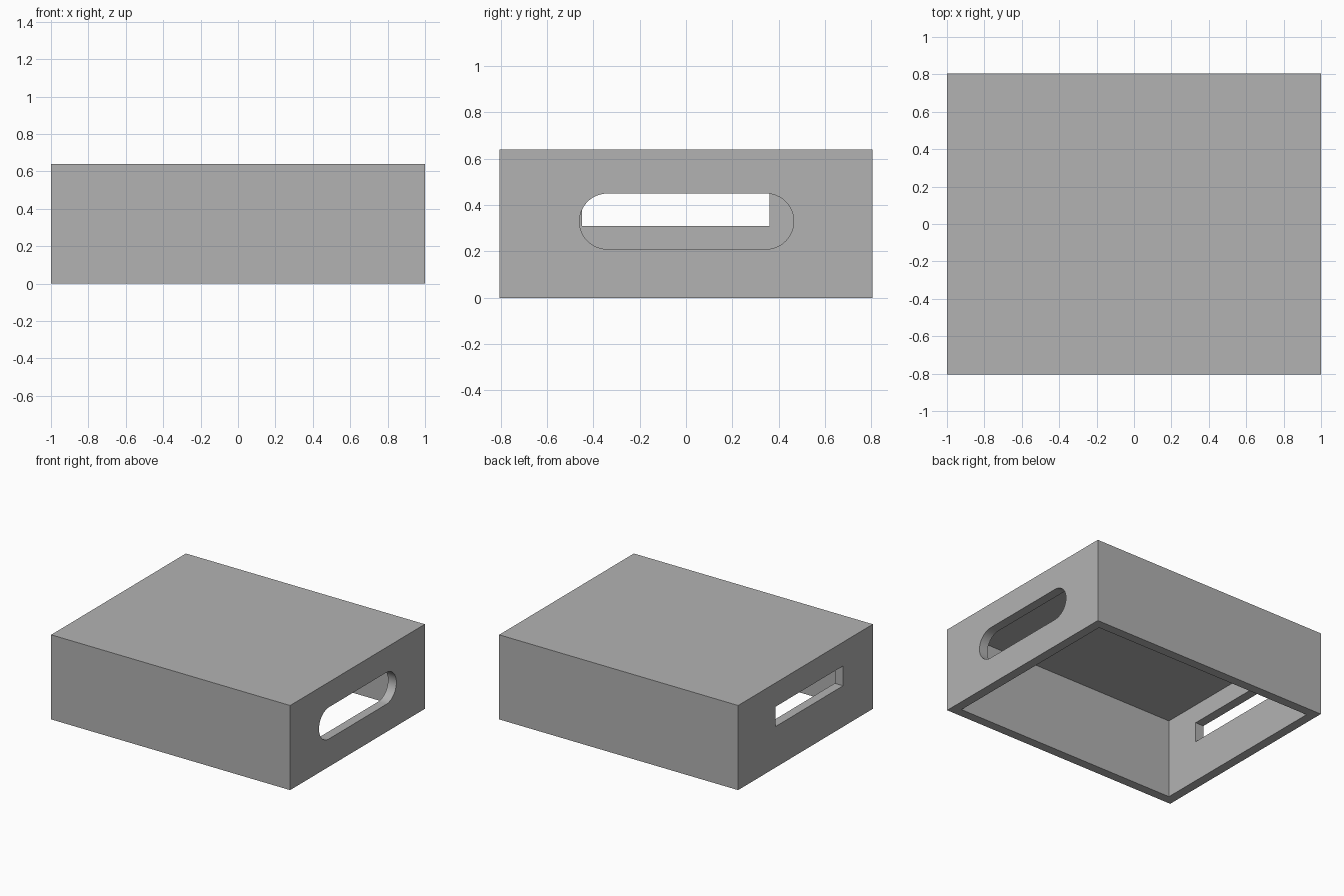
import bpy
import bmesh
import math

LENGTH, DEPTH, HEIGHT = 2.0, 1.61, 0.64
WALL, TOP = 0.07, 0.04

cube = bpy.data.objects.get("Cube")
if cube:
    bpy.data.objects.remove(cube, do_unlink=True)

grey = bpy.data.materials.new("plain grey")
grey.use_nodes = True
grey.diffuse_color = (0.448, 0.448, 0.448, 1)
grey.node_tree.nodes["Principled BSDF"].inputs["Base Color"].default_value = grey.diffuse_color


def prism(name, outline, x0, x1):
    """Extrude a (y, z) outline along x."""
    bm = bmesh.new()
    face = bm.faces.new([bm.verts.new((x0, y, z)) for y, z in outline])
    moved = bmesh.ops.extrude_face_region(bm, geom=[face])["geom"]
    verts = [v for v in moved if isinstance(v, bmesh.types.BMVert)]
    bmesh.ops.translate(bm, verts=verts, vec=(x1 - x0, 0, 0))
    bmesh.ops.recalc_face_normals(bm, faces=bm.faces)
    mesh = bpy.data.meshes.new(name)
    bm.to_mesh(mesh)
    bm.free()
    mesh.materials.append(grey)
    obj = bpy.data.objects.new(name, mesh)
    bpy.context.collection.objects.link(obj)
    return obj


def rectangle(y0, y1, z0, z1):
    return [(y0, z0), (y1, z0), (y1, z1), (y0, z1)]


def stadium(y0, y1, z0, z1, steps=24):
    r, zc = (z1 - z0) / 2, (z0 + z1) / 2
    points = []
    for yc, start in ((y1 - r, -math.pi / 2), (y0 + r, math.pi / 2)):
        for i in range(steps + 1):
            a = start + math.pi * i / steps
            points.append((yc + r * math.cos(a), zc + r * math.sin(a)))
    return points


# Closed-top box
half_x, half_y = LENGTH / 2, DEPTH / 2
box = prism("box_cover", rectangle(-half_y, half_y, 0, HEIGHT), -half_x, half_x)

# Hollow open at the bottom, rounded slot on +x, rectangular slot on -x
inner_y = half_y - WALL
cutters = [
    prism("hollow_cutter", rectangle(-inner_y, inner_y, -0.2, HEIGHT - TOP),
          -half_x + WALL, half_x - WALL),
    prism("rounded_slot_cutter", stadium(-0.46, 0.465, 0.21, 0.45), 0.8, 1.2),
    prism("rectangular_slot_cutter", rectangle(-0.45, 0.36, 0.31, 0.46), -1.2, -0.8),
]
for cutter in cutters:
    cutter.hide_render = True
    mod = box.modifiers.new(cutter.name, 'BOOLEAN')
    mod.operation = 'DIFFERENCE'
    mod.solver = 'EXACT'
    mod.object = cutter

# Bake the cuts and drop the cutters
graph = bpy.context.evaluated_depsgraph_get()
cut_mesh = bpy.data.meshes.new_from_object(box.evaluated_get(graph))
box.modifiers.clear()
box.data = cut_mesh
for cutter in cutters:
    bpy.data.objects.remove(cutter, do_unlink=True)

# Smooth the slot ends, keep the box edges sharp
bpy.ops.object.select_all(action='DESELECT')
box.select_set(True)
bpy.context.view_layer.objects.active = box
bpy.ops.object.shade_smooth_by_angle(angle=math.radians(30))
